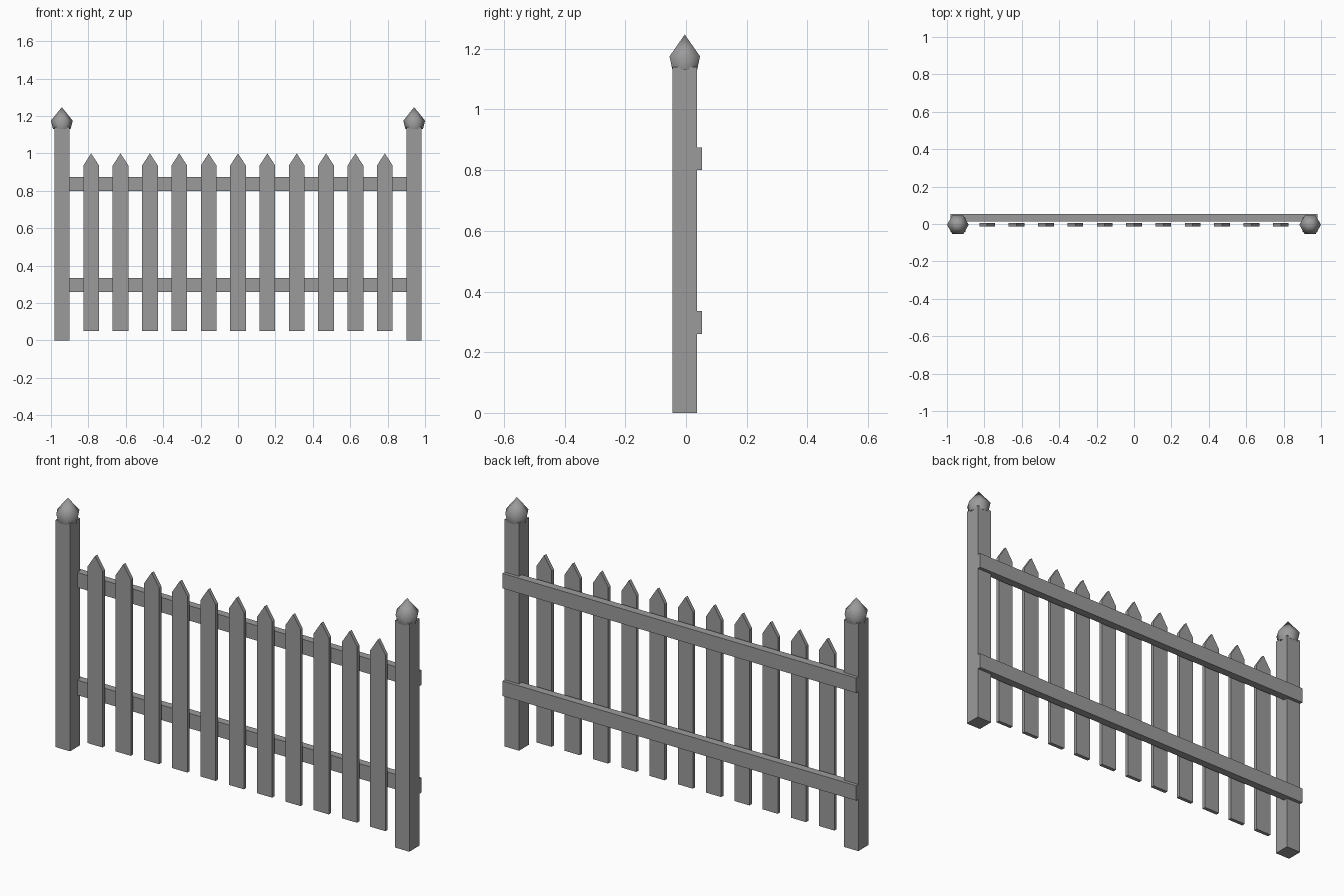
import bpy, bmesh, math

if "Cube" in bpy.data.objects:
    bpy.data.objects.remove(bpy.data.objects["Cube"])

grey = bpy.data.materials.new("weathered_grey")
grey.diffuse_color = (0.33, 0.33, 0.33, 1)
grey.use_nodes = True
grey.node_tree.nodes["Principled BSDF"].inputs["Base Color"].default_value = grey.diffuse_color

CY = -0.004          # centre line of posts and pickets
POST_X = 0.942


def finish(bm, name):
    bmesh.ops.recalc_face_normals(bm, faces=bm.faces)
    me = bpy.data.meshes.new(name)
    bm.to_mesh(me)
    bm.free()
    me.materials.append(grey)
    ob = bpy.data.objects.new(name, me)
    bpy.context.collection.objects.link(ob)
    return ob


def extrude_profile(name, pts, y0, y1):
    """Closed x-z outline pushed from y0 to y1."""
    bm = bmesh.new()
    front = [bm.verts.new((x, y0, z)) for x, z in pts]
    back = [bm.verts.new((x, y1, z)) for x, z in pts]
    bm.faces.new(front)
    bm.faces.new(back[::-1])
    n = len(pts)
    for i in range(n):
        j = (i + 1) % n
        bm.faces.new((front[i], front[j], back[j], back[i]))
    return finish(bm, name)


def box(name, x0, x1, y0, y1, z0, z1):
    return extrude_profile(name, [(x0, z0), (x1, z0), (x1, z1), (x0, z1)], y0, y1)


def finial(name, cx):
    """Six-sided pointed cap with a flared shoulder."""
    bm = bmesh.new()
    rings = []
    for r, z in ((0.047, 1.13), (0.058, 1.175)):
        rings.append([bm.verts.new((cx + r * math.cos(i * math.pi / 3),
                                    CY + r * math.sin(i * math.pi / 3), z))
                      for i in range(6)])
    tip = bm.verts.new((cx, CY, 1.247))
    low, high = rings
    bm.faces.new(low[::-1])
    for i in range(6):
        j = (i + 1) % 6
        bm.faces.new((low[i], low[j], high[j], high[i]))
        bm.faces.new((high[i], high[j], tip))
    ob = finish(bm, name)
    # soft sides, crisp underside
    for p in ob.data.polygons:
        p.use_smooth = len(p.vertices) < 6


# posts with finials
for side, s in (("left", -1), ("right", 1)):
    cx = s * POST_X
    box(side + "_post", cx - 0.04, cx + 0.04, CY - 0.04, CY + 0.04, 0, 1.14)
    finial(side + "_finial", cx)

# rails behind the pickets
for name, z in (("lower_rail", 0.26), ("upper_rail", 0.80)):
    box(name, -0.982, 0.982, 0.014, 0.053, z, z + 0.075)

# pointed pickets
for i in range(11):
    cx = (i - 5) * 0.157
    w = 0.042
    extrude_profile("picket_%02d" % (i + 1),
                    [(cx - w, 0.05), (cx + w, 0.05), (cx + w, 0.935),
                     (cx, 1.0), (cx - w, 0.935)], CY - 0.009, CY + 0.009)
